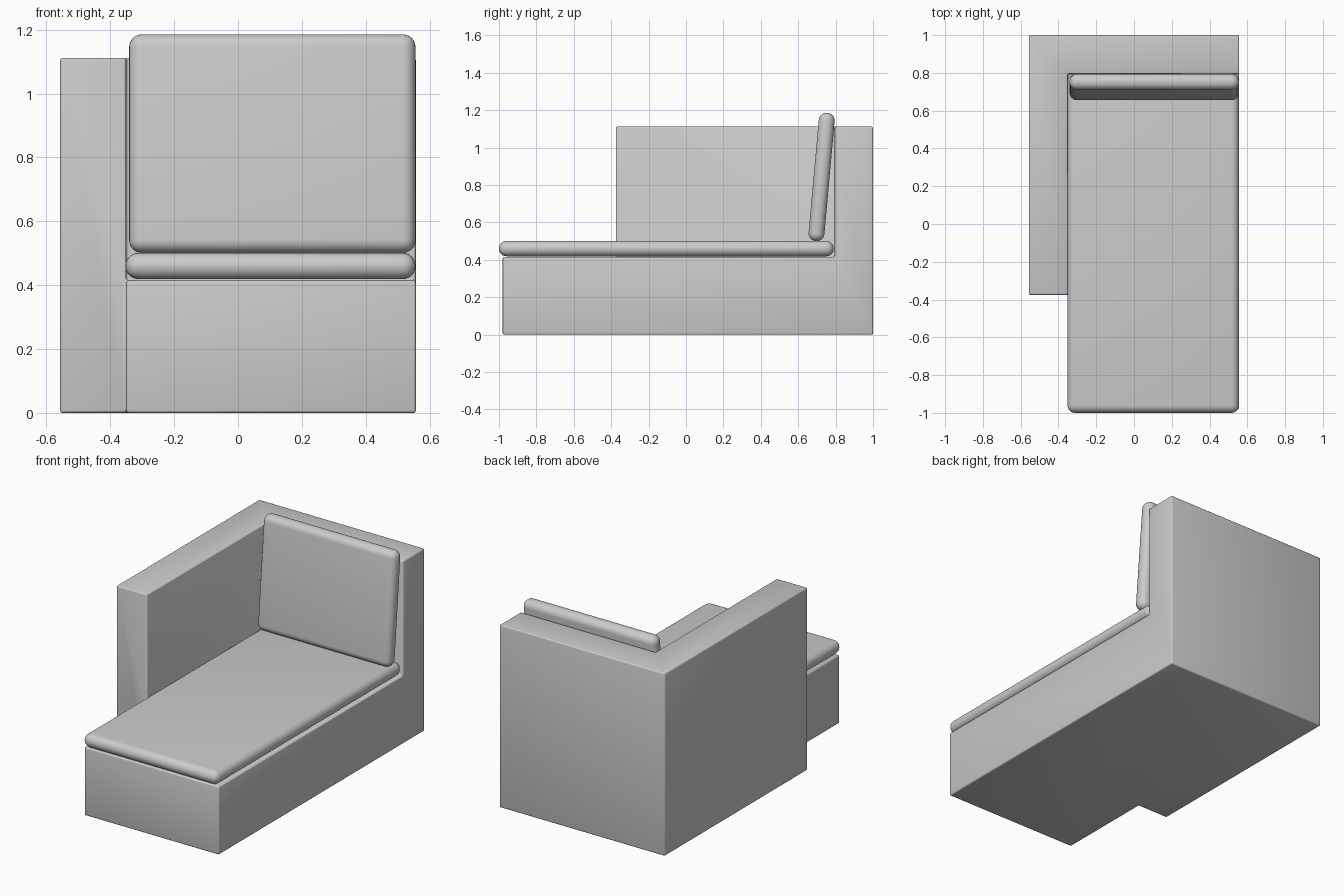
import bpy, bmesh
from mathutils import Vector

if "Cube" in bpy.data.objects:
    bpy.data.objects.remove(bpy.data.objects["Cube"])


def finish(obj, width, segments):
    mod = obj.modifiers.new("Bevel", 'BEVEL')
    mod.width = width
    mod.segments = segments
    mod.limit_method = 'ANGLE'
    bpy.ops.object.select_all(action='DESELECT')
    obj.select_set(True)
    bpy.context.view_layer.objects.active = obj
    bpy.ops.object.modifier_apply(modifier=mod.name)
    bpy.ops.object.shade_smooth_by_angle()


def cushion(name, size, location, tilt=0.0):
    bpy.ops.mesh.primitive_cube_add(size=1, location=location)
    obj = bpy.context.object
    obj.name = name
    obj.scale = size
    bpy.ops.object.transform_apply(location=False, rotation=False, scale=True)
    obj.rotation_euler.x = tilt
    finish(obj, 0.04, 6)


def block_frame(name, cuts, filled):
    """One closed shell around the filled cells of a small grid."""
    bm = bmesh.new()
    for cell in filled:
        for axis in range(3):
            for side in (0, 1):
                near = list(cell)
                near[axis] += 2 * side - 1
                if tuple(near) in filled:
                    continue
                loop = []
                for a, b in ((0, 0), (1, 0), (1, 1), (0, 1)):
                    offset = [0, 0, 0]
                    offset[axis] = side
                    offset[(axis + 1) % 3] = a
                    offset[(axis + 2) % 3] = b
                    loop.append(bm.verts.new([cuts[i][cell[i] + offset[i]] for i in range(3)]))
                bm.faces.new(loop if side else loop[::-1])
    bmesh.ops.remove_doubles(bm, verts=bm.verts, dist=1e-4)
    bmesh.ops.dissolve_limit(bm, angle_limit=0.01, verts=bm.verts, edges=bm.edges)
    bmesh.ops.recalc_face_normals(bm, faces=bm.faces)
    mesh = bpy.data.meshes.new(name)
    bm.to_mesh(mesh)
    bm.free()
    obj = bpy.data.objects.new(name, mesh)
    bpy.context.collection.objects.link(obj)
    finish(obj, 0.008, 3)


# Chaise frame: base, side arm and back in one upholstered shell
cuts = ((-0.557, -0.35, 0.557), (-0.98, -0.375, 0.795, 1.0), (0.0, 0.415, 1.112))
low = {(1, 0, 0), (1, 1, 0)}
tall = {(x, y, z) for x, y in ((0, 1), (0, 2), (1, 2)) for z in (0, 1)}
block_frame("chaise_frame", cuts, low | tall)

# Seat cushion along the base
cushion("seat_cushion", (0.908, 1.79, 0.082), (0.102, -0.105, 0.46))

# Back cushion leaning against the back
cushion("back_cushion", (0.897, 0.085, 0.687), (0.1075, 0.725, 0.843), -0.09)
